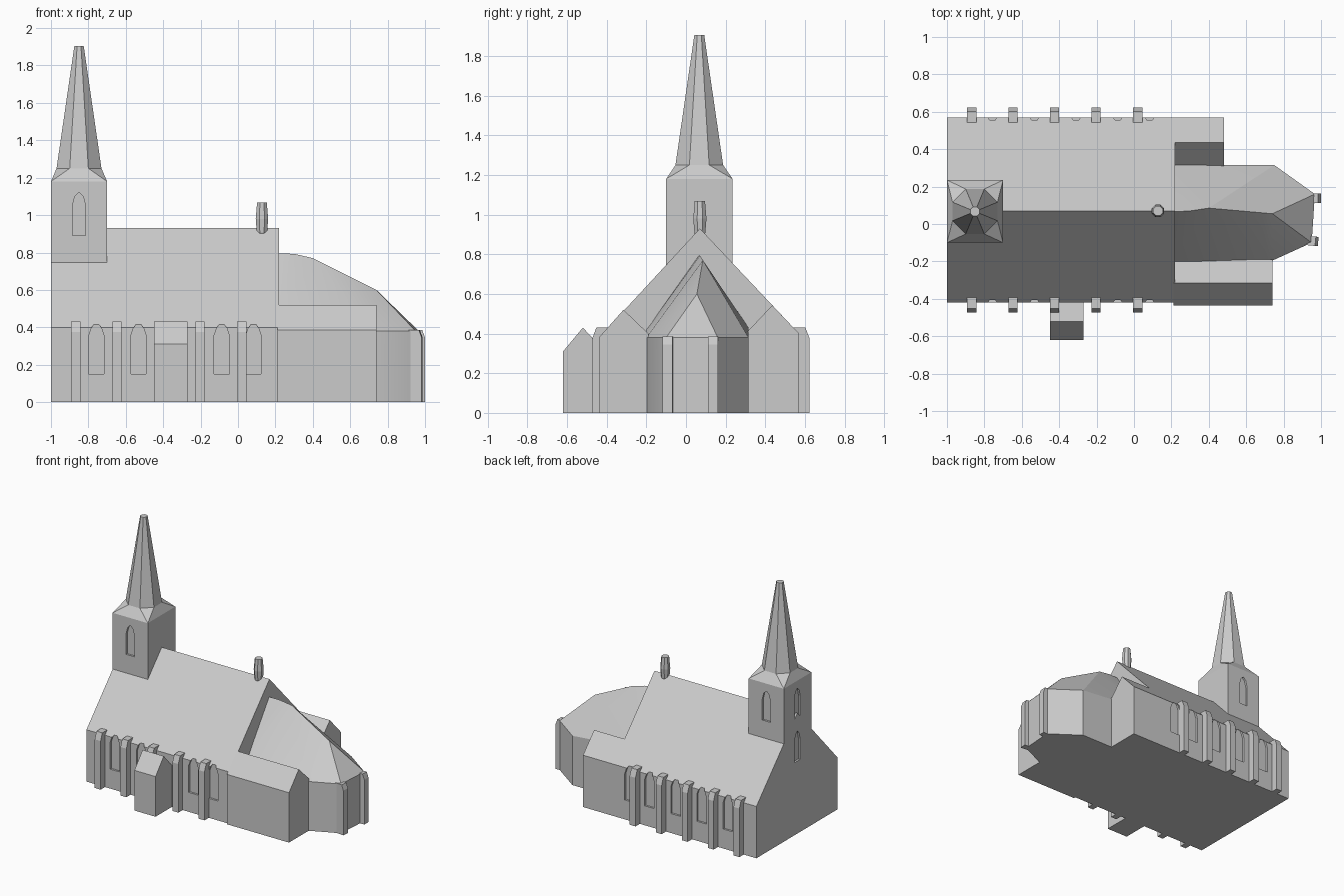
import bpy, bmesh, math
from mathutils import Vector, Matrix

if "Cube" in bpy.data.objects:
    bpy.data.objects.remove(bpy.data.objects["Cube"])

stone = bpy.data.materials.new("light_grey")
stone.diffuse_color = (0.6, 0.6, 0.6, 1)
stone.use_nodes = True
stone.node_tree.nodes["Principled BSDF"].inputs["Base Color"].default_value = stone.diffuse_color


def finish(name, bm):
    bmesh.ops.recalc_face_normals(bm, faces=bm.faces)
    me = bpy.data.meshes.new(name)
    bm.to_mesh(me)
    bm.free()
    me.materials.append(stone)
    ob = bpy.data.objects.new(name, me)
    bpy.context.collection.objects.link(ob)
    return ob


def add_prism(bm, pts, vec):
    """Extrude a closed 3D outline along vec."""
    a = [bm.verts.new(p) for p in pts]
    b = [bm.verts.new(Vector(p) + Vector(vec)) for p in pts]
    n = len(pts)
    bm.faces.new(a)
    bm.faces.new(b[::-1])
    for i in range(n):
        bm.faces.new((a[i], a[(i + 1) % n], b[(i + 1) % n], b[i]))


def along_x(name, prof, x0, x1):
    bm = bmesh.new()
    add_prism(bm, [(x0, y, z) for y, z in prof], (x1 - x0, 0, 0))
    return finish(name, bm)


def loft(bm, rings):
    """Skin equal-length rings and cap both ends."""
    vs = [[bm.verts.new(p) for p in r] for r in rings]
    n = len(vs[0])
    for a, b in zip(vs, vs[1:]):
        for i in range(n):
            bm.faces.new((a[i], a[(i + 1) % n], b[(i + 1) % n], b[i]))
    bm.faces.new(vs[0][::-1])
    bm.faces.new(vs[-1])


def ring(x, y, z, r):
    return [(x + r * math.cos(math.radians(22.5 + 45 * i)),
             y + r * math.sin(math.radians(22.5 + 45 * i)), z) for i in range(8)]


def cut(target, windows, depth=0.015):
    """Recess arched windows: (centre x, centre y, outward angle, half width, z0, z1, arch, tip)."""
    bm = bmesh.new()
    for cx, cy, ang, w, z0, z1, h, tip in windows:
        prof = [(-w, z0), (w, z0), (w, z1 - h), (w * .65, z1 - h * .3), (w * tip, z1),
                (-w * tip, z1), (-w * .65, z1 - h * .3), (-w, z1 - h)]
        out = Vector((math.cos(ang), math.sin(ang), 0))
        side = Vector((-out.y, out.x, 0))
        base = Vector((cx, cy, 0)) - out * depth
        add_prism(bm, [base + side * u + Vector((0, 0, z)) for u, z in prof], out * (depth + 0.02))
    cutter = finish("window_cutter", bm)
    m = target.modifiers.new("windows", 'BOOLEAN')
    m.operation, m.solver, m.object = 'DIFFERENCE', 'EXACT', cutter
    bpy.context.view_layer.update()
    dg = bpy.context.evaluated_depsgraph_get()
    me = bpy.data.meshes.new_from_object(target.evaluated_get(dg))
    target.modifiers.clear()
    target.data = me
    bpy.data.objects.remove(cutter)


S, N, W = -math.pi / 2, math.pi / 2, math.pi
YS, YN, YR = -0.42, 0.57, 0.07          # nave south wall, north wall, ridge
TX = -0.85                              # tower centre

# Nave with steep gable roof and recessed windows
nave = along_x("nave", [(YS, 0), (YS, .4), (YR, .93), (YN, .4), (YN, 0)], -1, .22)
west_low = (-1, YR, W, .033, .56, .79, .07, .1)
bays = [-.757, -.532, -.31, -.087, .083]
cut(nave, [(x, y, a, .041, .15, .415, .06, .35) for x in bays
           for y, a in ((YS, S), (YN, N)) if not (y == YS and x == -.31)] + [west_low])

# Tower with lancet openings
tower = along_x("tower", [(-.1, .5), (-.1, 1.18), (.235, 1.18), (.235, .5)], -1, -.7)
cut(tower, [(TX, -.1, S, .035, .89, 1.12, .07, .1), (TX, .235, N, .035, .89, 1.12, .07, .1),
            (-1, YR, W, .035, .89, 1.12, .07, .1), west_low])

# Spire: flared square skirt into an eight-sided pyramid
bm = bmesh.new()
corners = [(-.7, .235), (-1, .235), (-1, -.1), (-.7, -.1)]
low = [bm.verts.new((x, y, 1.18)) for x, y in corners]
o = [bm.verts.new(p) for p in ring(TX, .067, 1.25, .13)]
t = [bm.verts.new(p) for p in ring(TX, .067, 1.905, .027)]
for i in range(8):
    bm.faces.new((o[i], o[(i + 1) % 8], t[(i + 1) % 8], t[i]))
for k in range(4):
    bm.faces.new((low[k], o[2 * k + 1], o[2 * k]))
    bm.faces.new((low[k], low[(k + 1) % 4], o[(2 * k + 2) % 8], o[2 * k + 1]))
bm.faces.new(t)
bm.faces.new(low[::-1])
finish("spire", bm)

# Small ridge turret
bm = bmesh.new()
loft(bm, [ring(.128, YR, z, r) for z, r in ((.89, .025), (.91, .03), (.98, .036), (1.068, .028))])
finish("ridge_turret", bm)

# Side chapels and south porch
along_x("south_chapel", [(-.435, 0), (-.435, .385), (-.315, .52), (-.19, .4), (-.19, 0)], .21, .74)
along_x("north_chapel", [(.31, 0), (.31, .41), (.435, .543), (YN, .4), (YN, 0)], .2, .48)
along_x("south_porch", [(-.62, 0), (-.62, .31), (-.52, .43), (-.41, .31), (-.41, 0)], -.45, -.27)

# Nave buttresses with sloping caps
for i, x in enumerate((-.867, -.647, -.425, -.203, .02)):
    for side, wall, s in (("south", YS, -1), ("north", YN, 1)):
        prof = [(wall - s * .04, 0), (wall - s * .04, .43), (wall + s * .032, .43),
                (wall + s * .053, .375), (wall + s * .053, 0)]
        along_x(f"{side}_buttress_{i + 1}", prof, x - .025, x + .025)

# Chancel with polygonal apse and sloping ridge
bm = bmesh.new()
plan = [(.2, -.2), (.73, -.2), (.95, -.1), (.967, .16), (.75, .315), (.2, .315)]
eave = [.42, .38, .38, .38, .38, .43]
b = [bm.verts.new((x, y, 0)) for x, y in plan]
e = [bm.verts.new((x, y, z)) for (x, y), z in zip(plan, eave)]
r = [bm.verts.new(p) for p in ((.2, .065, .795), (.3, .07, .793), (.4, .085, .77), (.74, .055, .6))]
bm.faces.new(b[::-1])
for i in range(6):
    j = (i + 1) % 6
    bm.faces.new((b[i], b[j], e[j], e[i]))
for first, last in ((e[0], e[1]), (e[5], e[4])):
    bm.faces.new((first, r[0], r[1]))
    bm.faces.new((first, r[1], r[2]))
    bm.faces.new((first, r[2], last))
    bm.faces.new((last, r[2], r[3]))
for i in (1, 2, 3):
    bm.faces.new((e[i], e[i + 1], r[3]))
bm.faces.new((e[0], e[5], r[0]))
chancel = finish("chancel", bm)
bpy.context.view_layer.objects.active = chancel
chancel.select_set(True)
bpy.ops.object.shade_smooth_by_angle(angle=math.radians(25))

# Apse corner buttresses
for i, (x, y, a) in enumerate(((.96, .137, .0), (.945, -.09, -.1))):
    bm = bmesh.new()
    add_prism(bm, [(-.03, -.025, 0), (-.03, -.025, .385), (.025, -.025, .385),
                   (.04, -.025, .345), (.04, -.025, 0)], (0, .05, 0))
    bm.transform(Matrix.Translation((x, y, 0)) @ Matrix.Rotation(a, 4, 'Z'))
    finish(f"apse_buttress_{i + 1}", bm)
